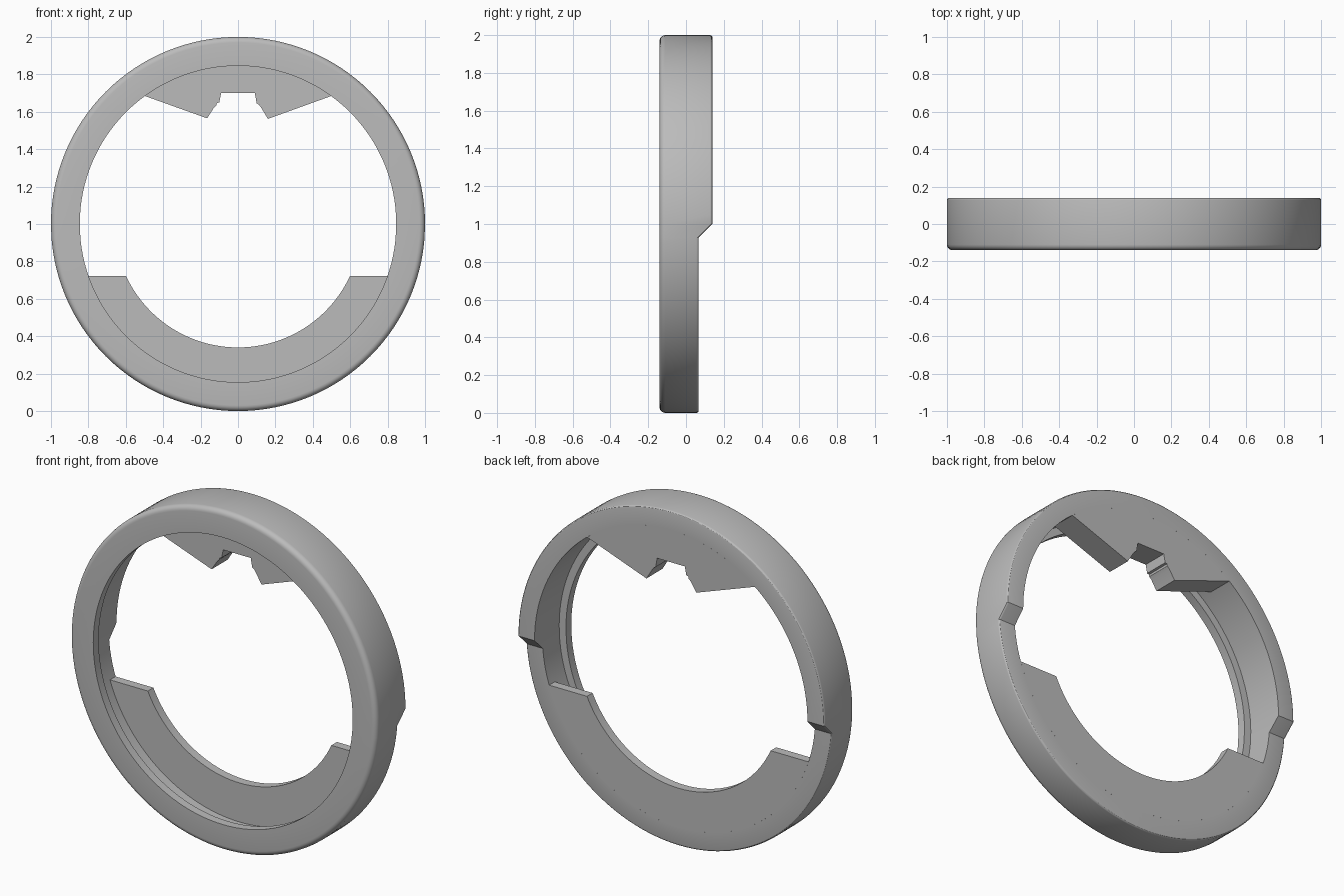
import bpy, bmesh, math

if "Cube" in bpy.data.objects:
    bpy.data.objects.remove(bpy.data.objects["Cube"], do_unlink=True)

FRONT, BACK, LOW_BACK = -0.14, 0.14, 0.067
OUTER, LIP, BORE, PLATE_R = 1.0, 0.846, 0.89, 0.66
SLOPE_DROP = BACK - LOW_BACK

grey = bpy.data.materials.new("plain_grey")
grey.use_nodes = True
colour = (0.5, 0.5, 0.5, 1)
grey.diffuse_color = colour
grey.node_tree.nodes["Principled BSDF"].inputs["Base Color"].default_value = colour


def finish(bm, name):
    bmesh.ops.recalc_face_normals(bm, faces=bm.faces)
    mesh = bpy.data.meshes.new(name)
    bm.to_mesh(mesh)
    bm.free()
    obj = bpy.data.objects.new(name, mesh)
    bpy.context.collection.objects.link(obj)
    mesh.materials.append(grey)
    bpy.ops.object.select_all(action="DESELECT")
    obj.select_set(True)
    bpy.context.view_layer.objects.active = obj
    bpy.ops.object.shade_smooth_by_angle(angle=math.radians(30))
    return obj


def arc(radius, start, end, steps):
    """Points on a circle around the ring axis, angles in radians."""
    return [(radius * math.cos(a), 1 + radius * math.sin(a))
            for a in (start + (end - start) * i / steps for i in range(steps + 1))]


def prism(name, outline, y0, y1):
    bm = bmesh.new()
    face = bm.faces.new([bm.verts.new((x, y0, z)) for x, z in outline])
    new = bmesh.ops.extrude_face_region(bm, geom=[face])["geom"]
    bmesh.ops.translate(bm, vec=(0, y1 - y0, 0),
                        verts=[v for v in new if isinstance(v, bmesh.types.BMVert)])
    return finish(bm, name)


def fillet(r, cy, size, start, steps):
    """Quarter round in the (radius, depth) plane."""
    return [(r + size * math.cos(start + math.pi / 2 * i / steps),
             cy + size * math.sin(start + math.pi / 2 * i / steps)) for i in range(steps + 1)]


# Ring: lathed section whose back steps forward below the middle
def section(back):
    f, b = 0.03, 0.012
    return ([(LIP, FRONT)]
            + fillet(OUTER - f, FRONT + f, f, -math.pi / 2, 5)
            + fillet(OUTER - b, back - b, b, 0, 3)
            + [(BORE, back), (BORE, -0.09), (LIP, -0.09)])


def ring():
    bm = bmesh.new()
    half = 64
    columns = [("angle", math.pi * i / half, BACK) for i in range(half + 1)]
    columns.append(("left_drop", 0, LOW_BACK))
    low = [math.pi + math.pi * i / half for i in range(2, half - 1)]
    columns += [("angle", a, LOW_BACK) for a in low]
    columns.append(("right_drop", 0, LOW_BACK))
    loops = []
    for kind, angle, back in columns:
        loop = []
        for r, y in section(back):
            drop = math.asin(SLOPE_DROP / r)
            a = {"angle": angle, "left_drop": math.pi + drop, "right_drop": -drop}[kind]
            loop.append(bm.verts.new((r * math.cos(a), y, 1 + r * math.sin(a))))
        loops.append(loop)
    for i, loop in enumerate(loops):
        following = loops[(i + 1) % len(loops)]
        for j in range(len(loop)):
            k = (j + 1) % len(loop)
            bm.faces.new((loop[j], loop[k], following[k], following[j]))
    return finish(bm, "ring")


ring()

# Lower plate: crescent segment closing the back of the ring
plate_top = 0.722 - 1
a_out, a_in = math.asin(plate_top / BORE), math.asin(plate_top / PLATE_R)
prism("lower_plate",
      arc(BORE, a_out, -math.pi - a_out, 48) + arc(PLATE_R, -math.pi - a_in, a_in, 48),
      0.015, LOW_BACK)

# Upper tab: two sloping shoulders with a stepped notch between them
tab_angle = math.atan2(0.703, 0.548)
notch = [(-0.165, 1.565), (-0.13, 1.62), (-0.115, 1.635), (-0.113, 1.647), (-0.1, 1.65),
         (-0.09, 1.7), (0.09, 1.7), (0.1, 1.645), (0.113, 1.637), (0.13, 1.612), (0.16, 1.562)]
prism("upper_tab", arc(BORE, tab_angle, math.pi - tab_angle, 24) + notch, -0.01, BACK)
